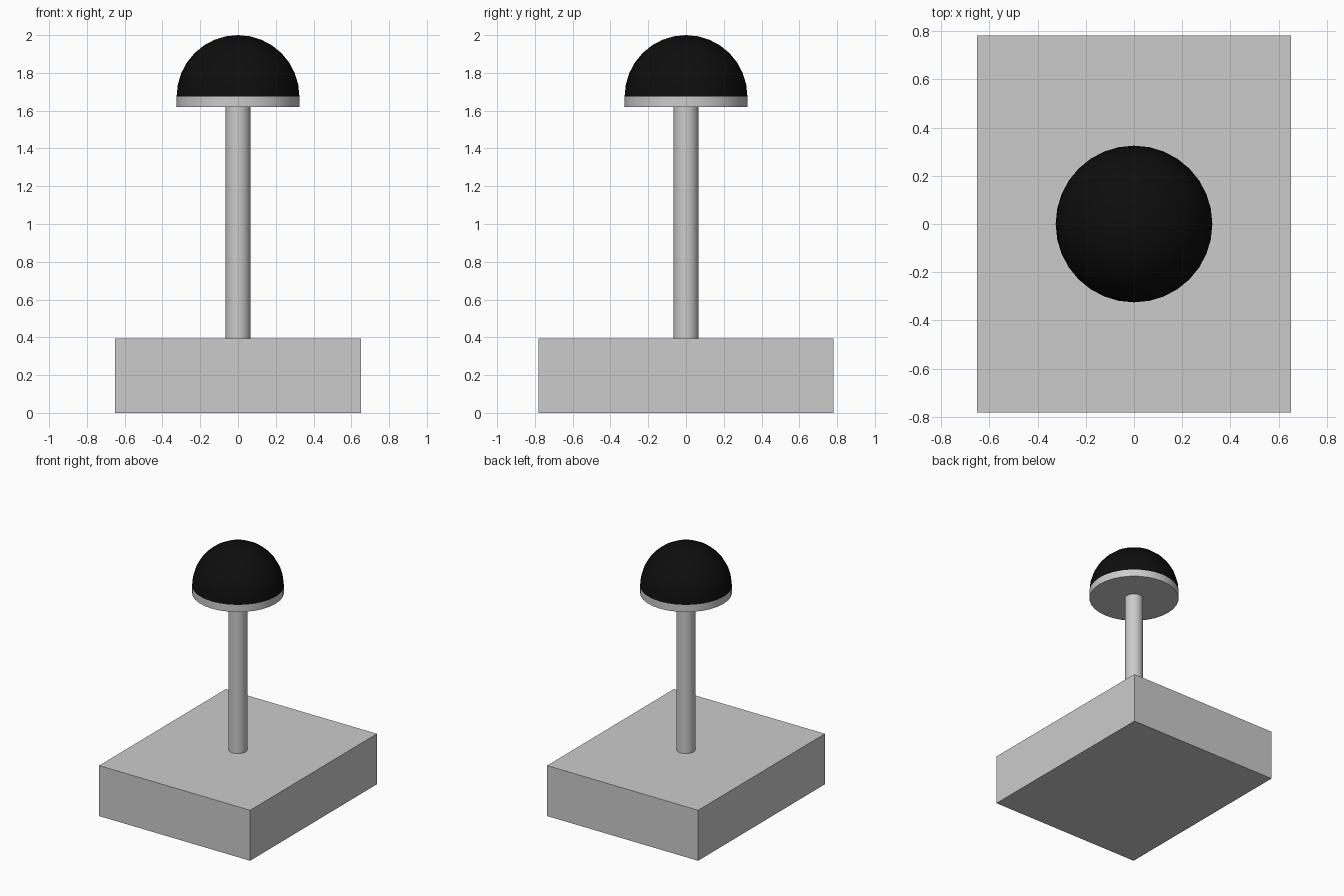
import bpy, bmesh, math

if "Cube" in bpy.data.objects:
    bpy.data.objects.remove(bpy.data.objects["Cube"])

SEGMENTS = 32
BASE_TOP, RIM_BOTTOM, RIM_TOP = 0.394, 1.619, 1.675
CAP_RADIUS, POLE_RADIUS = 0.325, 0.066


def smooth(obj):
    bpy.ops.object.shade_smooth_by_angle(angle=math.radians(35))
    return obj


def cylinder(name, radius, z0, z1):
    bpy.ops.mesh.primitive_cylinder_add(vertices=SEGMENTS, radius=radius, depth=z1 - z0,
                                        location=(0, 0, (z0 + z1) / 2))
    bpy.context.object.name = name
    return smooth(bpy.context.object)


# Rectangular base block
bpy.ops.mesh.primitive_cube_add(size=1, location=(0, 0, BASE_TOP / 2))
base = bpy.context.object
base.name = "base_block"
base.scale = (1.304, 1.563, BASE_TOP)
bpy.ops.object.transform_apply(location=False, rotation=False, scale=True)

# Pole and the grey rim below the dome
cylinder("pole", POLE_RADIUS, BASE_TOP, RIM_BOTTOM)
cylinder("cap_rim", CAP_RADIUS, RIM_BOTTOM, RIM_TOP)

# Black dome: upper half of a sphere
bpy.ops.mesh.primitive_uv_sphere_add(segments=SEGMENTS, ring_count=16, radius=CAP_RADIUS,
                                     location=(0, 0, RIM_TOP))
dome = bpy.context.object
dome.name = "cap_dome"
bm = bmesh.new()
bm.from_mesh(dome.data)
bmesh.ops.delete(bm, geom=[v for v in bm.verts if v.co.z < -0.001], context='VERTS')
bm.to_mesh(dome.data)
bm.free()
smooth(dome)

black = bpy.data.materials.new("black")
black.diffuse_color = (0.004, 0.004, 0.004, 1)
black.use_nodes = True
black.node_tree.nodes["Principled BSDF"].inputs["Base Color"].default_value = black.diffuse_color
dome.data.materials.append(black)
